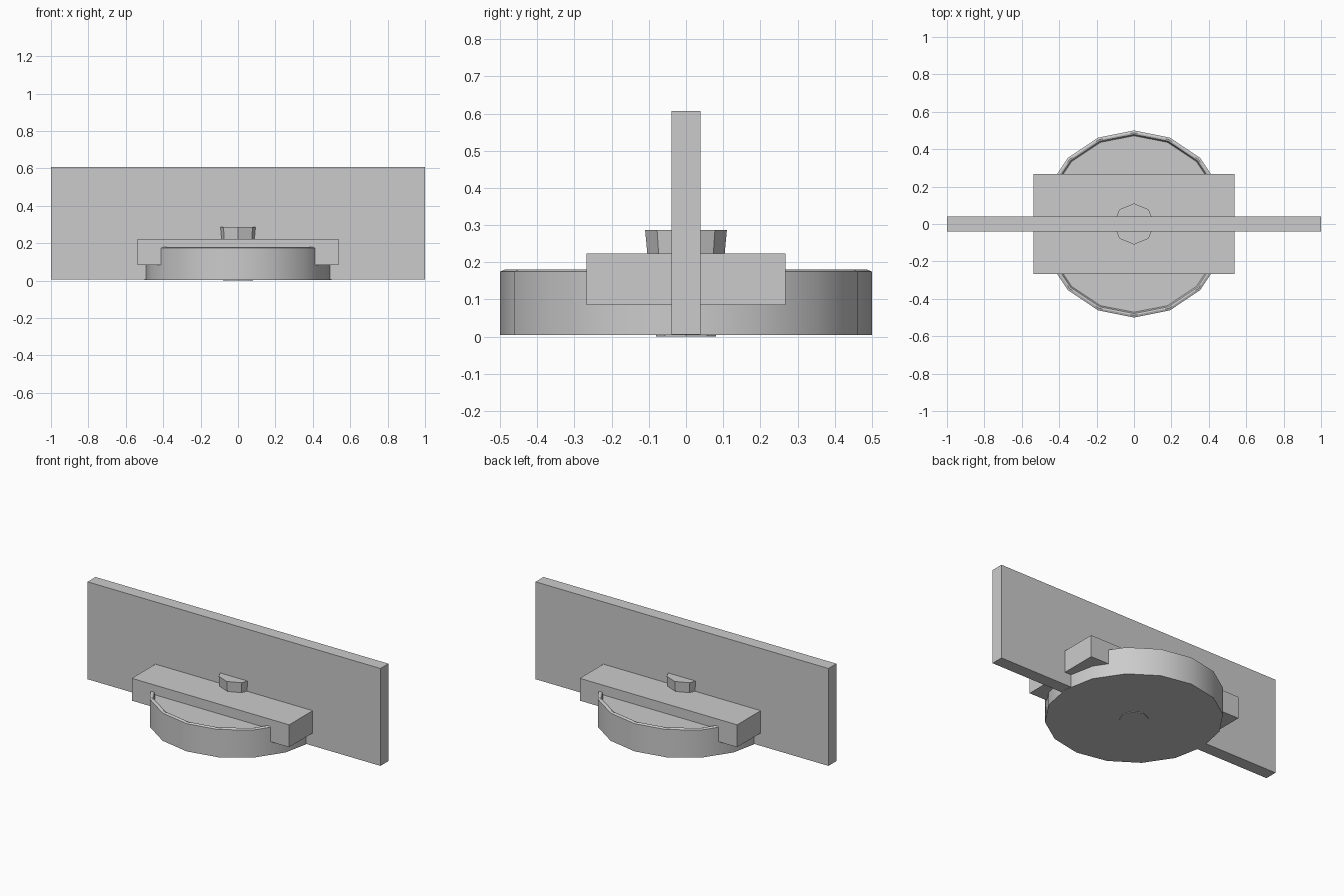
import bpy, bmesh, math

cube = bpy.data.objects.get("Cube")
if cube:
    bpy.data.objects.remove(cube, do_unlink=True)

grey = bpy.data.materials.new("plain grey")
grey.use_nodes = True
COLOUR = (0.6, 0.6, 0.6, 1)
grey.diffuse_color = COLOUR
grey.node_tree.nodes["Principled BSDF"].inputs["Base Color"].default_value = COLOUR


def add_object(name, bm, smooth=False):
    bmesh.ops.recalc_face_normals(bm, faces=bm.faces)
    mesh = bpy.data.meshes.new(name)
    bm.to_mesh(mesh)
    bm.free()
    mesh.materials.append(grey)
    obj = bpy.data.objects.new(name, mesh)
    bpy.context.collection.objects.link(obj)
    if smooth:
        bpy.ops.object.select_all(action="DESELECT")
        obj.select_set(True)
        bpy.context.view_layer.objects.active = obj
        bpy.ops.object.shade_smooth_by_angle(angle=math.radians(30))


def box(name, width, depth, bottom, top):
    bm = bmesh.new()
    bmesh.ops.create_cube(bm, size=1)
    for v in bm.verts:
        v.co.x *= width
        v.co.y *= depth
        v.co.z = top if v.co.z > 0 else bottom
    add_object(name, bm)


def turned(name, profile, sides, smooth=False):
    """Rings of (radius, height), closed by a flat face at each end."""
    bm = bmesh.new()
    rings = []
    for r, z in profile:
        angles = [2 * math.pi * i / sides for i in range(sides)]
        rings.append([bm.verts.new((r * math.cos(a), r * math.sin(a), z)) for a in angles])
    for low, high in zip(rings, rings[1:]):
        for i in range(sides):
            j = (i + 1) % sides
            bm.faces.new((low[i], low[j], high[j], high[i]))
    bm.faces.new(rings[0][::-1])
    bm.faces.new(rings[-1])
    add_object(name, bm, smooth)


# Upright panel
box("upright_panel", 2.0, 0.078, 0.006, 0.607)

# Crossbar block over the dish
box("crossbar", 1.074, 0.536, 0.085, 0.223)

# Round dish with a thin raised rim
turned("round_dish", [(0.5, 0.004), (0.5, 0.175), (0.488, 0.18),
                      (0.479, 0.178), (0.472, 0.163)], 16, smooth=True)

# Tapered centre peg, its tip just below the dish
turned("centre_peg", [(0.08, 0.0), (0.104, 0.223), (0.11, 0.287)], 8)
